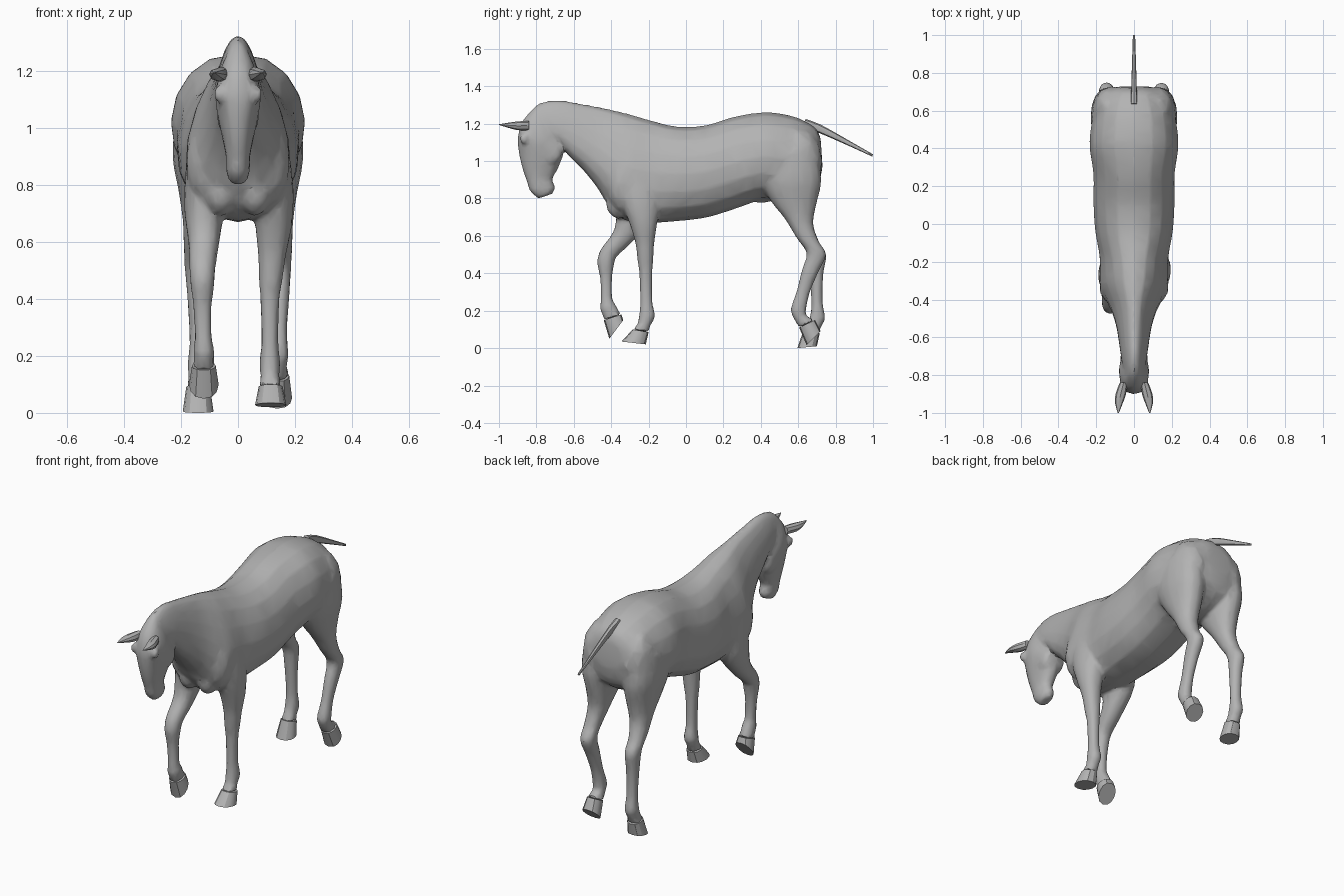
import bpy, bmesh, math
from mathutils import Vector

cube = bpy.data.objects.get("Cube")
if cube:
    bpy.data.objects.remove(cube, do_unlink=True)

grey = bpy.data.materials.new("warm_grey")
grey.use_nodes = True
COL = (0.45, 0.45, 0.45, 1)
grey.diffuse_color = COL
grey.node_tree.nodes["Principled BSDF"].inputs["Base Color"].default_value = COL


def refine(st, steps):
    """Smooth the list of stations with a Catmull-Rom spline."""
    out = []
    for i in range(len(st) - 1):
        p0, p1 = st[max(i - 1, 0)], st[i]
        p2, p3 = st[i + 1], st[min(i + 2, len(st) - 1)]
        for s in range(steps):
            t = s / steps
            out.append([0.5 * (2 * b + (c - a) * t + (2 * a - 5 * b + 4 * c - d) * t * t
                               + (3 * b - a - 3 * c + d) * t ** 3)
                        for a, b, c, d in zip(p0, p1, p2, p3)])
    return out + [list(st[-1])]


def loft(bm, stations, steps=3, n=16):
    """Skin rings; station = front y, z, back y, z, half width, x, top narrowing."""
    rings = []
    for yf, zf, yb, zb, hw, x, k in refine(stations, steps):
        mid = Vector((x, (yf + yb) / 2, (zf + zb) / 2))
        arm = Vector((0, (yf - yb) / 2, (zf - zb) / 2))
        ring = []
        for j in range(n):
            a = 2 * math.pi * j / n
            c, s = math.cos(a), math.sin(a)
            side = math.copysign(abs(s) ** 0.85, s) * hw * (1 - k * c)
            ring.append(bm.verts.new(mid + arm * c + Vector((side, 0, 0))))
        rings.append(ring)
    faces = [bm.faces.new(rings[0]), bm.faces.new(rings[-1][::-1])]
    for r, q in zip(rings, rings[1:]):
        for j in range(n):
            faces.append(bm.faces.new((r[j], q[j], q[(j + 1) % n], r[(j + 1) % n])))
    bmesh.ops.recalc_face_normals(bm, faces=faces)


def ball(bm, centre, scale):
    new = bmesh.ops.create_icosphere(bm, subdivisions=2, radius=1)["verts"]
    for v in new:
        v.co = Vector(centre) + Vector(a * b for a, b in zip(v.co, scale))


def finish(bm, name, angle=30):
    me = bpy.data.meshes.new(name)
    bm.to_mesh(me)
    bm.free()
    me.materials.append(grey)
    ob = bpy.data.objects.new(name, me)
    bpy.context.collection.objects.link(ob)
    shade(ob, angle)
    return ob


def shade(ob, angle):
    bpy.ops.object.select_all(action='DESELECT')
    ob.select_set(True)
    bpy.context.view_layer.objects.active = ob
    bpy.ops.object.shade_smooth_by_angle(angle=math.radians(angle))


# Trunk and neck: top y, z, bottom y, z, half width, x, narrowing
trunk = [
    (0.72, 1.12, 0.73, 0.97, 0.09, 0, 0), (0.69, 1.18, 0.70, 0.86, 0.16, 0, 0.05),
    (0.60, 1.23, 0.60, 0.79, 0.21, 0, 0.05), (0.50, 1.255, 0.50, 0.78, 0.23, 0, 0.05),
    (0.40, 1.26, 0.40, 0.79, 0.235, 0, 0.05), (0.25, 1.235, 0.28, 0.75, 0.215, 0, 0.08),
    (0.10, 1.19, 0.12, 0.70, 0.215, 0, 0.08), (-0.05, 1.185, -0.03, 0.68, 0.205, 0, 0.1),
    (-0.18, 1.215, -0.18, 0.67, 0.18, 0, 0.2), (-0.30, 1.25, -0.33, 0.685, 0.175, 0, 0.3),
    (-0.40, 1.275, -0.42, 0.77, 0.135, 0, 0.35), (-0.47, 1.29, -0.47, 0.85, 0.11, 0, 0.35),
    (-0.58, 1.31, -0.54, 0.94, 0.088, 0, 0.3), (-0.68, 1.325, -0.62, 1.02, 0.075, 0, 0.3),
    (-0.78, 1.31, -0.67, 1.08, 0.065, 0, 0.3), (-0.85, 1.25, -0.72, 1.08, 0.055, 0, 0.2)]

# Head from poll to muzzle: forehead side, then jaw side
head = [
    (-0.80, 1.30, -0.70, 1.16, 0.045, 0, 0), (-0.87, 1.22, -0.68, 1.13, 0.07, 0, 0),
    (-0.90, 1.13, -0.66, 1.08, 0.08, 0, 0), (-0.895, 1.05, -0.66, 1.02, 0.07, 0, 0),
    (-0.875, 0.96, -0.69, 0.95, 0.053, 0, 0), (-0.85, 0.89, -0.715, 0.90, 0.042, 0, 0),
    (-0.835, 0.84, -0.70, 0.86, 0.042, 0, 0), (-0.79, 0.80, -0.715, 0.825, 0.03, 0, 0)]

# Legs; the last two stations are the top and sole of the hoof
legs = {
    "front_left": [
        (-0.36, 0.95, -0.14, 0.95, 0.05, 0.125), (-0.35, 0.80, -0.14, 0.78, 0.075, 0.12),
        (-0.30, 0.66, -0.155, 0.66, 0.065, 0.125), (-0.27, 0.56, -0.17, 0.56, 0.05, 0.12),
        (-0.26, 0.47, -0.175, 0.47, 0.042, 0.115), (-0.25, 0.40, -0.18, 0.40, 0.034, 0.112),
        (-0.245, 0.25, -0.18, 0.25, 0.03, 0.112), (-0.25, 0.18, -0.165, 0.17, 0.037, 0.112),
        (-0.26, 0.13, -0.19, 0.12, 0.033, 0.112), (-0.285, 0.10, -0.20, 0.085, 0.042, 0.115),
        (-0.345, 0.035, -0.215, 0.02, 0.055, 0.115)],
    "front_right": [
        (-0.36, 0.95, -0.16, 0.95, 0.05, -0.125), (-0.37, 0.76, -0.17, 0.72, 0.07, -0.12),
        (-0.385, 0.63, -0.28, 0.575, 0.055, -0.12), (-0.455, 0.53, -0.37, 0.49, 0.046, -0.125),
        (-0.475, 0.46, -0.385, 0.44, 0.042, -0.125), (-0.46, 0.38, -0.395, 0.38, 0.033, -0.125),
        (-0.455, 0.27, -0.395, 0.27, 0.03, -0.122), (-0.46, 0.21, -0.375, 0.23, 0.037, -0.12),
        (-0.445, 0.175, -0.36, 0.20, 0.035, -0.12), (-0.44, 0.15, -0.345, 0.18, 0.042, -0.12),
        (-0.41, 0.05, -0.335, 0.15, 0.052, -0.12)]}
thigh = [(0.42, 1.05, 0.70, 1.05, 0.08, 0.14), (0.40, 0.90, 0.725, 0.90, 0.095, 0.135),
         (0.45, 0.79, 0.70, 0.78, 0.08, 0.13), (0.53, 0.69, 0.68, 0.67, 0.06, 0.135),
         (0.59, 0.59, 0.71, 0.57, 0.046, 0.145), (0.645, 0.51, 0.75, 0.50, 0.042, 0.145)]
legs["hind_left"] = thigh + [
    (0.62, 0.42, 0.705, 0.40, 0.036, 0.145), (0.59, 0.30, 0.66, 0.29, 0.031, 0.142),
    (0.56, 0.21, 0.64, 0.19, 0.037, 0.14), (0.575, 0.16, 0.65, 0.17, 0.034, 0.138),
    (0.605, 0.11, 0.69, 0.15, 0.042, 0.138), (0.645, 0.015, 0.72, 0.09, 0.052, 0.138)]
legs["hind_right"] = [s[:5] + (-s[5],) for s in thigh] + [
    (0.66, 0.40, 0.735, 0.40, 0.036, -0.142), (0.67, 0.25, 0.73, 0.25, 0.031, -0.14),
    (0.665, 0.18, 0.745, 0.16, 0.037, -0.14), (0.65, 0.13, 0.72, 0.11, 0.034, -0.14),
    (0.63, 0.10, 0.715, 0.08, 0.042, -0.14), (0.595, 0.0, 0.70, 0.01, 0.054, -0.14)]

# Flesh: trunk, head, legs and muscle bulges fused into one skin
bm = bmesh.new()
loft(bm, trunk)
loft(bm, head)
for st in legs.values():
    loft(bm, [s + (0,) for s in st[:-1]])
for sx in (-1, 1):
    ball(bm, (sx * 0.066, -0.865, 1.12), (0.02, 0.025, 0.03))      # eye sockets
    ball(bm, (sx * 0.045, -0.72, 1.05), (0.03, 0.06, 0.07))        # cheeks
    ball(bm, (sx * 0.10, -0.33, 0.88), (0.085, 0.10, 0.16))        # shoulders
    ball(bm, (sx * 0.12, 0.60, 1.00), (0.10, 0.13, 0.18))          # buttocks
    ball(bm, (sx * 0.06, -0.36, 0.78), (0.06, 0.07, 0.09))         # breast
ball(bm, (0, 0.40, 0.81), (0.035, 0.08, 0.035))                    # sheath
body = finish(bm, "body")
mod = body.modifiers.new("fuse", 'REMESH')
mod.mode = 'VOXEL'
mod.voxel_size = 0.011
mod = body.modifiers.new("soften", 'SMOOTH')
mod.factor = 0.5
mod.iterations = 4
mod = body.modifiers.new("facet", 'DECIMATE')
mod.ratio = 0.12
bpy.ops.object.convert(target='MESH')
if not body.data.materials:
    body.data.materials.append(grey)
shade(body, 32)

# Hooves
for name, st in legs.items():
    bm = bmesh.new()
    loft(bm, [s + (0,) for s in st[-2:]], steps=1, n=12)
    finish(bm, name + "_hoof")

# Ears pricked forward
for sx, name in ((1, "left_ear"), (-1, "right_ear")):
    bm = bmesh.new()
    loft(bm, [(-0.84, 1.215, -0.84, 1.165, 0.02, sx * 0.055, 0),
              (-0.90, 1.212, -0.90, 1.165, 0.028, sx * 0.07, 0),
              (-0.95, 1.205, -0.95, 1.178, 0.02, sx * 0.08, 0),
              (-1.0, 1.197, -1.0, 1.193, 0.003, sx * 0.083, 0)], steps=2, n=8)
    finish(bm, name)

# Tail
bm = bmesh.new()
loft(bm, [(0.64, 1.225, 0.62, 1.18, 0.02, 0, 0), (0.72, 1.195, 0.70, 1.155, 0.015, 0, 0),
          (0.85, 1.122, 0.84, 1.095, 0.011, 0, 0), (1.0, 1.036, 0.996, 1.024, 0.006, 0, 0)],
     steps=2, n=8)
finish(bm, "tail")
